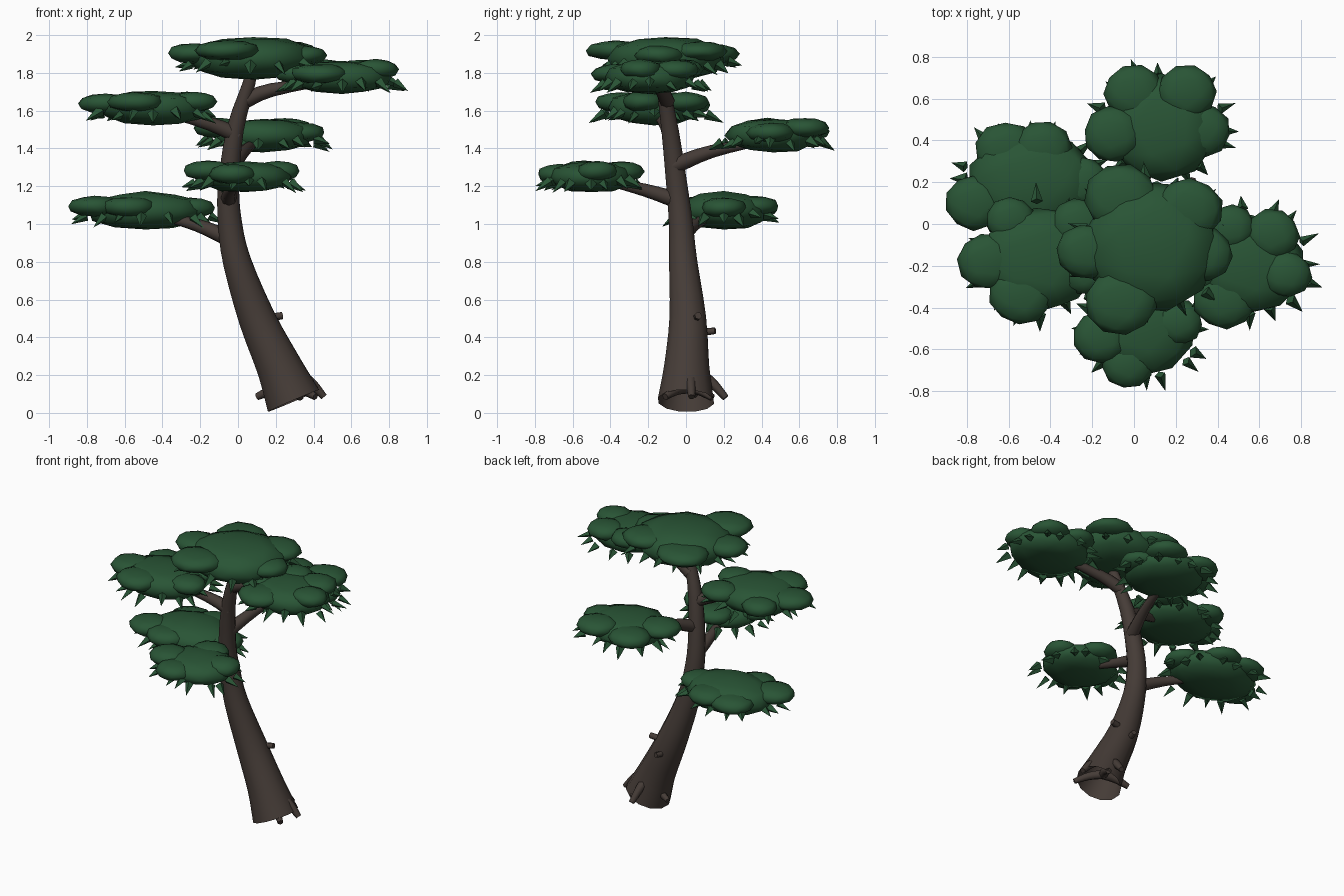
import bpy
import bmesh
import math
import random
from mathutils import Vector, Matrix

random.seed(4)
if "Cube" in bpy.data.objects:
    bpy.data.objects.remove(bpy.data.objects["Cube"], do_unlink=True)


def material(name, rgb):
    mat = bpy.data.materials.new(name)
    mat.use_nodes = True
    colour = (*rgb, 1)
    mat.diffuse_color = colour
    bsdf = mat.node_tree.nodes["Principled BSDF"]
    bsdf.inputs["Base Color"].default_value = colour
    bsdf.inputs["Roughness"].default_value = 0.9
    return mat


bark = material("brown bark", (0.06, 0.045, 0.038))
needles = material("pine green", (0.022, 0.09, 0.036))


def finish(bm, name, mat):
    mesh = bpy.data.meshes.new(name)
    bm.to_mesh(mesh)
    bm.free()
    mesh.materials.append(mat)
    obj = bpy.data.objects.new(name, mesh)
    bpy.context.collection.objects.link(obj)


def spline(points, steps):
    """Catmull-Rom interpolation of (x, y, z, radius) points."""
    p = [Vector(q) for q in points]
    p = [2 * p[0] - p[1]] + p + [2 * p[-1] - p[-2]]
    out = []
    for a, b, c, d in zip(p, p[1:], p[2:], p[3:]):
        for i in range(steps):
            t = i / steps
            out.append(0.5 * (2 * b + (c - a) * t + (2 * a - 5 * b + 4 * c - d) * t * t
                              + (3 * b - a - 3 * c + d) * t ** 3))
    return out + [p[-2]]


def tube(name, points, sides=8, steps=3):
    """Tapered round limb along a smooth path, open at its start and capped at its tip."""
    path = spline(points, steps)
    centres = [q.to_3d() for q in path]
    bm = bmesh.new()
    rings = []
    side = (centres[1] - centres[0]).orthogonal()
    for i, q in enumerate(path):
        tangent = (centres[min(i + 1, len(path) - 1)] - centres[max(i - 1, 0)]).normalized()
        side = (side - tangent * side.dot(tangent)).normalized()
        up = tangent.cross(side)
        ring = []
        for k in range(sides):
            a = math.tau * k / sides
            ring.append(bm.verts.new(centres[i] + (side * math.cos(a) + up * math.sin(a)) * q[3]))
        rings.append(ring)
    for lower, upper in zip(rings, rings[1:]):
        for k in range(sides):
            n = (k + 1) % sides
            bm.faces.new((lower[k], lower[n], upper[n], upper[k])).smooth = True
    for edge in bm.faces.new(rings[-1]).edges:
        edge.smooth = False
    finish(bm, name, bark)


def blob(bm, centre, radii):
    """Irregular foliage clump with a flattened top and underside."""
    turn = Matrix.Rotation(random.uniform(0, math.tau), 4, "Z")
    verts = bmesh.ops.create_icosphere(bm, subdivisions=2, radius=1, matrix=turn)["verts"]
    for v in verts:
        v.co.z = math.copysign(abs(v.co.z) ** 0.8, v.co.z)
        v.co = Vector(centre) + v.co * Vector(radii) * random.uniform(0.96, 1.05)
    for face in {f for v in verts for f in v.link_faces}:
        face.smooth = True


def spike(bm, base, direction, length, radius):
    """Pointed needle tuft."""
    turn = direction.to_track_quat("Z", "Y").to_matrix().to_4x4()
    place = Matrix.Translation(base + direction * length / 2) @ turn
    bmesh.ops.create_cone(bm, cap_ends=True, segments=4, radius1=radius, radius2=0,
                          depth=length, matrix=place)


def foliage(name, centre, radii, clumps):
    """Broad central clump, ring of smaller clumps, and a fringe of spikes."""
    bm = bmesh.new()
    centre = Vector(centre)
    blob(bm, centre, radii)
    for x, y, r in clumps:
        blob(bm, (x, y, centre.z + random.uniform(0.01, 0.045)), (r * 1.08, r, 0.053))
    count = 16
    for i in range(count):
        a = math.tau * (i + random.uniform(-0.3, 0.3)) / count
        reach = random.uniform(0.88, 1.12)
        base = centre + Vector((math.cos(a) * radii[0] * reach, math.sin(a) * radii[1] * reach,
                                random.uniform(-0.04, -0.01)))
        direction = Vector((math.cos(a), math.sin(a), random.uniform(-0.8, -0.25))).normalized()
        spike(bm, base, direction, random.uniform(0.075, 0.105), random.uniform(0.024, 0.033))
    finish(bm, name, needles)


# Leaning hollow trunk
tube("trunk", [(0.295, 0, 0.064, 0.152), (0.215, 0.005, 0.25, 0.122), (0.1, 0.01, 0.5, 0.1),
               (-0.005, -0.015, 0.8, 0.077), (-0.042, -0.027, 1.0, 0.066),
               (-0.05, -0.048, 1.2, 0.058), (-0.015, -0.085, 1.5, 0.047),
               (0.06, -0.125, 1.75, 0.034), (0.08, -0.14, 1.86, 0.028)], sides=12)

# Branches carrying the foliage
tube("lower_right_branch", [(-0.04, -0.02, 0.92, 0.045), (-0.22, 0.04, 0.995, 0.034),
                            (-0.45, 0.16, 1.05, 0.018)])
tube("upper_right_branch", [(0, -0.08, 1.47, 0.045), (-0.15, -0.11, 1.53, 0.036),
                            (-0.42, -0.17, 1.6, 0.018)])
tube("back_branch", [(-0.03, -0.06, 1.31, 0.045), (0.03, 0.14, 1.385, 0.034),
                     (0.1, 0.42, 1.44, 0.018)])
tube("front_branch", [(-0.05, -0.03, 1.12, 0.045), (-0.04, -0.22, 1.18, 0.034),
                      (0.02, -0.48, 1.24, 0.018)])
tube("upper_left_branch", [(0.03, -0.1, 1.65, 0.042), (0.18, -0.13, 1.71, 0.036),
                           (0.5, -0.18, 1.76, 0.018)])

# Broken twigs
tube("left_twig", [(0.1, 0.04, 0.5, 0.026), (0.17, 0.055, 0.505, 0.022), (0.235, 0.065, 0.515, 0.02)], 6)
tube("back_twig", [(0.12, 0.05, 0.43, 0.024), (0.12, 0.11, 0.43, 0.02), (0.13, 0.155, 0.435, 0.018)], 6)

# Roots, most of them spreading from the hollow core under the rim
core = (0.27, 0.01, 0.135)
for i, (start, end) in enumerate([(core, (0.41, -0.11, 0.085)), (core, (0.1, 0.06, 0.085)),
                                  (core, (0.33, 0.14, 0.08)),
                                  ((0.33, 0.02, 0.2), (0.455, 0.03, 0.085)),
                                  ((0.25, 0.07, 0.21), (0.28, 0.21, 0.08))]):
    a, b = Vector(start), Vector(end)
    middle = a.lerp(b, 0.5) + Vector((0, 0, 0.012))
    tube(f"root_{i + 1}", [(*a, 0.032), (*middle, 0.028), (*b, 0.019)], 6)

# Foliage layers
foliage("crown_foliage", (0.08, -0.11, 1.876), (0.33, 0.31, 0.116),
        [(-0.06, 0.12, 0.165), (0.26, 0.07, 0.15), (0.33, -0.14, 0.13),
         (-0.06, -0.37, 0.16), (-0.23, -0.13, 0.13)])
foliage("upper_left_foliage", (0.55, -0.19, 1.775), (0.27, 0.24, 0.088),
        [(0.66, -0.05, 0.12), (0.73, -0.24, 0.11), (0.43, -0.36, 0.14),
         (0.46, -0.02, 0.11), (0.32, -0.2, 0.12)])
foliage("back_foliage", (0.13, 0.46, 1.468), (0.27, 0.25, 0.09),
        [(0, 0.63, 0.13), (0.25, 0.63, 0.13), (0.32, 0.45, 0.13), (-0.1, 0.43, 0.13)])
foliage("front_foliage", (0.04, -0.5, 1.25), (0.25, 0.22, 0.083),
        [(-0.03, -0.67, 0.115), (-0.16, -0.54, 0.125), (0.21, -0.47, 0.11), (0.02, -0.34, 0.12)])
foliage("lower_right_foliage", (-0.49, 0.2, 1.07), (0.31, 0.24, 0.1),
        [(-0.61, 0.35, 0.14), (-0.44, 0.36, 0.13), (-0.76, 0.1, 0.13),
         (-0.25, 0.2, 0.12), (-0.58, 0.04, 0.13)])
foliage("upper_right_foliage", (-0.45, -0.17, 1.615), (0.29, 0.25, 0.092),
        [(-0.59, 0.02, 0.11), (-0.7, -0.18, 0.135), (-0.54, -0.34, 0.14),
         (-0.27, 0, 0.12), (-0.23, -0.23, 0.11)])
